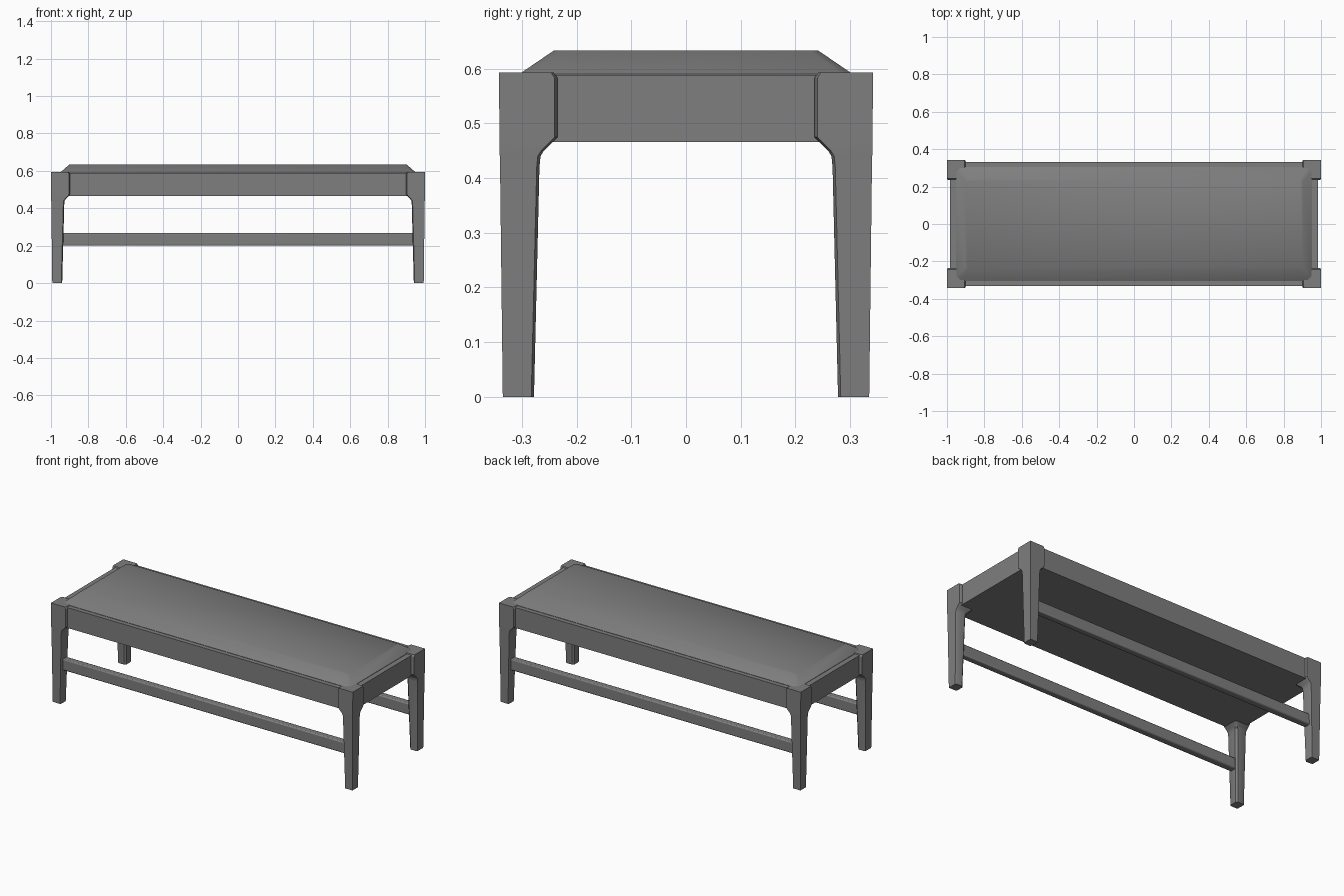
import bpy, bmesh, math

cube = bpy.data.objects.get("Cube")
if cube:
    bpy.data.objects.remove(cube, do_unlink=True)

grey = bpy.data.materials.new("plain grey")
grey.use_nodes = True
colour = (0.21, 0.21, 0.21, 1)
grey.diffuse_color = colour
grey.node_tree.nodes["Principled BSDF"].inputs["Base Color"].default_value = colour


def loft(name, rings, bevel=0, angle=40):
    """Skin a stack of equal-length rings and cap both ends."""
    bm = bmesh.new()
    loops = [[bm.verts.new(p) for p in ring] for ring in rings]
    count = len(loops[0])
    for low, high in zip(loops, loops[1:]):
        for i in range(count):
            j = (i + 1) % count
            bm.faces.new((low[i], low[j], high[j], high[i]))
    bm.faces.new(loops[0][::-1])
    bm.faces.new(loops[-1])
    bmesh.ops.recalc_face_normals(bm, faces=bm.faces)
    mesh = bpy.data.meshes.new(name)
    bm.to_mesh(mesh)
    bm.free()
    mesh.materials.append(grey)
    obj = bpy.data.objects.new(name, mesh)
    bpy.context.collection.objects.link(obj)
    if bevel:
        mod = obj.modifiers.new("soft edges", "BEVEL")
        mod.width, mod.segments = bevel, 2
    bpy.ops.object.select_all(action="DESELECT")
    obj.select_set(True)
    bpy.context.view_layer.objects.active = obj
    bpy.ops.object.shade_smooth_by_angle(angle=math.radians(angle))
    return obj


def rect(hx, hy, z, cut=0, cy=0):
    """Rectangle ring, optionally with cut corners."""
    if not cut:
        return [(x, y + cy, z) for x, y in ((-hx, -hy), (hx, -hy), (hx, hy), (-hx, hy))]
    ring = []
    for sx, sy in ((1, 1), (-1, 1), (-1, -1), (1, -1)):
        pair = [(sx * hx, sy * (hy - cut), z), (sx * (hx - cut), sy * hy, z)]
        ring += pair if sx * sy > 0 else pair[::-1]
    return ring


# Legs: height, outer inset, inner thickness in x and y
leg_sections = [
    (0.0, 0.007, 0.060, 0.064),
    (0.42, 0.002, 0.071, 0.074),
    (0.44, 0.0015, 0.073, 0.076),
    (0.45, 0.001, 0.080, 0.082),
    (0.467, 0.001, 0.096, 0.099),
    (0.475, 0.001, 0.102, 0.107),
    (0.583, 0.0, 0.102, 0.107),
    (0.593, 0.0, 0.095, 0.100),
]
for x_name, sx in (("left", 1), ("right", -1)):
    for y_name, sy in (("front", -1), ("back", 1)):
        rings = []
        for z, inset, tx, ty in leg_sections:
            xo, yo, xi, yi = 1 - inset, 0.342 - inset, 1 - tx, 0.342 - ty
            c = 0.01
            plan = [(xo, yo), (xi + c / 2, yo), (xi, yo - c), (xi, yi + c),
                    (xi + c, yi), (xo - c, yi), (xo, yi + c / 2)]
            rings.append([(sx * x, sy * y, z) for x, y in plan])
        loft(f"{y_name}_{x_name}_leg", rings, angle=30)

# Apron body below the cushion
loft("apron", [rect(0.983, 0.331, 0.466), rect(0.983, 0.331, 0.588)])

# Cushion with sloping sides and softened corners
loft("cushion", [rect(0.952, 0.305, 0.58, 0.02), rect(0.952, 0.305, 0.590, 0.02),
                 rect(0.903, 0.242, 0.633, 0.015)])

# Long stretchers between the legs
for y_name, sy in (("front", -1), ("back", 1)):
    loft(f"{y_name}_stretcher", [rect(0.955, 0.02, 0.20, cy=sy * 0.304),
                                 rect(0.955, 0.02, 0.267, cy=sy * 0.304)], bevel=0.006)
